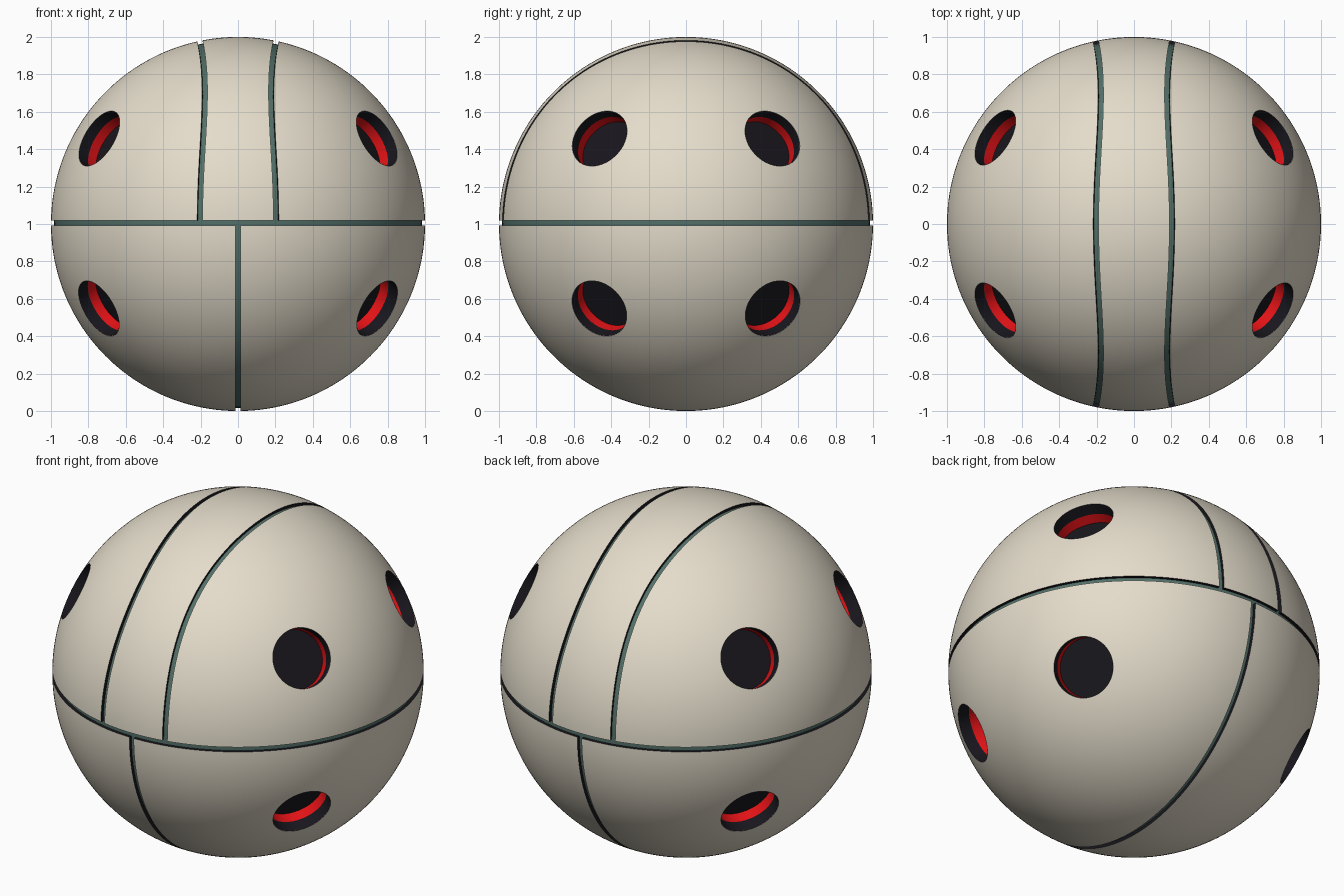
import bpy, bmesh, math
from mathutils import Vector, Matrix

if "Cube" in bpy.data.objects:
    bpy.data.objects.remove(bpy.data.objects["Cube"])

CENTRE = Vector((0, 0, 1))
HALF = 0.014            # half width of every groove
HOLE_R = 0.165
RIM = math.sqrt(1 - HOLE_R ** 2)


def material(name, rgb):
    m = bpy.data.materials.new(name)
    m.diffuse_color = (*rgb, 1)
    m.use_nodes = True
    m.node_tree.nodes["Principled BSDF"].inputs["Base Color"].default_value = m.diffuse_color
    return m


CREAM = material("cream", (0.78, 0.72, 0.60))
DARK = material("dark", (0.009, 0.008, 0.012))
TEAL = material("teal", (0.085, 0.16, 0.14))
RED = material("red", (0.75, 0.006, 0.008))


def make_object(name, bm, mats):
    me = bpy.data.meshes.new(name)
    bm.to_mesh(me)
    bm.free()
    ob = bpy.data.objects.new(name, me)
    ob.location = CENTRE
    bpy.context.collection.objects.link(ob)
    for m in mats:
        me.materials.append(m)
    return ob


def finish(ob):
    """Apply the modifiers and smooth everything but the sharp rims."""
    bpy.ops.object.select_all(action='DESELECT')
    ob.select_set(True)
    bpy.context.view_layer.objects.active = ob
    for mod in list(ob.modifiers):
        bpy.ops.object.modifier_apply(modifier=mod.name)
    bpy.ops.object.shade_smooth_by_angle(angle=math.radians(30))


# eight round sockets, one in the middle of each octant
dirs = [Vector((sx * 0.75, sy * 0.467, 0.462 if sz > 0 else -0.455)).normalized()
        for sx in (-1, 1) for sy in (-1, 1) for sz in (-1, 1)]


def axis_matrix(d):
    return d.to_track_quat('Z', 'Y').to_matrix().to_4x4()


bm = bmesh.new()
for d in dirs:
    bmesh.ops.create_cone(bm, cap_ends=True, segments=48, radius1=HOLE_R + 0.001,
                          radius2=HOLE_R + 0.001, depth=0.3,
                          matrix=Matrix.Translation(d * 1.01) @ axis_matrix(d))
cutter = make_object("socket_cutter", bm, [])
cutter.hide_render = True
cutter.hide_viewport = True


def cut_sockets(ob):
    mod = ob.modifiers.new("sockets", 'BOOLEAN')
    mod.operation = 'DIFFERENCE'
    mod.solver = 'EXACT'
    mod.object = cutter


def panel(name, lo, hi, gap, sx, sz, nu, nt=96):
    """Sphere panel between two angles from the x = 0 plane, ending at height gap."""
    bm = bmesh.new()
    rows = []
    for i in range(nu + 1):
        row = []
        for j in range(nt + 1):
            t = j / nt
            a = lo(t) + (hi(t) - lo(t)) * i / nu
            r = math.cos(a)
            start = math.asin(min(1, gap / r))
            th = start + (math.pi - 2 * start) * t
            row.append(bm.verts.new((sx * math.sin(a), -r * math.cos(th),
                                     sz * r * math.sin(th))))
        rows.append(row)
    for p, q in zip(rows, rows[1:]):
        for j in range(nt):
            bm.faces.new((p[j], p[j + 1], q[j + 1], q[j]))
    bmesh.ops.remove_doubles(bm, verts=bm.verts, dist=1e-5)
    bmesh.ops.recalc_face_normals(bm, faces=bm.faces)
    bm.faces.ensure_lookup_table()
    f = bm.faces[len(bm.faces) // 2]
    if f.normal.dot(f.calc_center_median()) < 0:
        bmesh.ops.reverse_faces(bm, faces=bm.faces)
    ob = make_object(name, bm, [CREAM, DARK])
    mod = ob.modifiers.new("thickness", 'SOLIDIFY')
    mod.thickness = 0.03
    mod.offset = -1
    mod.material_offset = 1
    mod.material_offset_rim = 1
    return ob


def wave(t):
    """x of the gently waving upper grooves."""
    return 0.191 + 0.013 * math.cos(4 * math.pi * t)


UP, DOWN = 0.019, 0.009
parts = []
for sx, side in ((-1, "left"), (1, "right")):
    parts.append(panel(f"upper_{side}_panel", lambda t: math.asin(wave(t) + HALF),
                       lambda t: math.acos(UP), UP, sx, 1, 44))
    parts.append(panel(f"lower_{side}_panel", lambda t: math.asin(HALF),
                       lambda t: math.acos(DOWN), DOWN, sx, -1, 48))
for ob in parts:
    cut_sockets(ob)

# band over the top
parts.append(panel("top_band", lambda t: -math.asin(wave(t) - HALF),
                   lambda t: math.asin(wave(t) - HALF), UP, 1, 1, 14))

# inner ball that shows as the groove floor
bm = bmesh.new()
bmesh.ops.create_uvsphere(bm, u_segments=96, v_segments=48, radius=0.983)
core = make_object("inner_ball", bm, [TEAL])
cut_sockets(core)
parts.append(core)

# socket linings: dark wall, red ring, dark floor
bm = bmesh.new()
N = 48
for d in dirs:
    m = axis_matrix(d)
    rings = [[bm.verts.new(m @ Vector((HOLE_R * math.cos(2 * math.pi * k / N),
                                       HOLE_R * math.sin(2 * math.pi * k / N), h)))
              for k in range(N)] for h in (RIM, RIM - 0.065, RIM - 0.122)]
    for idx in range(2):
        p, q = rings[idx], rings[idx + 1]
        for k in range(N):
            n = (k + 1) % N
            bm.faces.new((p[k], p[n], q[n], q[k])).material_index = idx
    bm.faces.new(rings[2])
parts.append(make_object("socket_linings", bm, [DARK, RED]))

for ob in parts:
    finish(ob)
